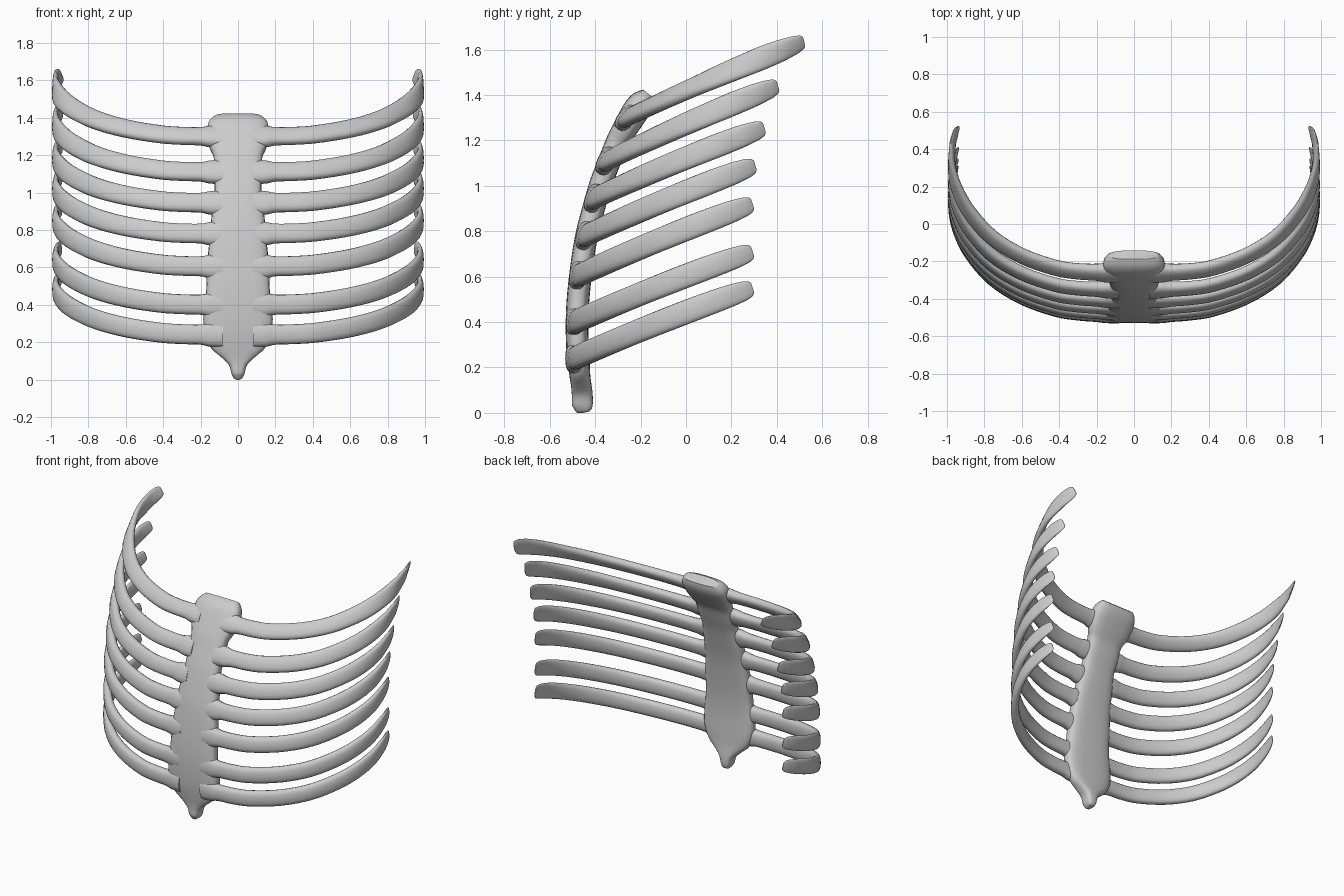
import bpy, bmesh, math
from mathutils import Vector

if "Cube" in bpy.data.objects:
    bpy.data.objects.remove(bpy.data.objects["Cube"])


def spline(rows, steps):
    """Catmull-Rom resampling of rows of numbers."""
    pts = [Vector(r) for r in rows]
    out = []
    for i in range(len(pts) - 1):
        a, b, c, d = pts[max(i - 1, 0)], pts[i], pts[i + 1], pts[min(i + 2, len(pts) - 1)]
        for k in range(steps):
            t = k / steps
            out.append(b + 0.5 * t * ((c - a) + t * ((2 * a - 5 * b + 4 * c - d)
                                                     + t * (3 * (b - c) + d - a))))
    return out + [pts[-1]]


def sweep(name, stations, up, sides, power):
    """Sweep a rounded section; a station is x, y, z, half width along up, half thickness."""
    bm = bmesh.new()
    rings = []
    pos = [Vector(s[:3]) for s in stations]
    for i, s in enumerate(stations):
        tangent = (pos[min(i + 1, len(pos) - 1)] - pos[max(i - 1, 0)]).normalized()
        u = (up - tangent * up.dot(tangent)).normalized()
        n = tangent.cross(u)
        ring = []
        for k in range(sides):
            a = 2 * math.pi * k / sides
            c, d = math.cos(a), math.sin(a)
            c = math.copysign(abs(c) ** power, c)
            d = math.copysign(abs(d) ** power, d)
            ring.append(bm.verts.new(pos[i] + u * c * s[3] + n * d * s[4]))
        rings.append(ring)
    for r0, r1 in zip(rings, rings[1:]):
        for k in range(sides):
            j = (k + 1) % sides
            bm.faces.new((r0[k], r0[j], r1[j], r1[k]))
    bm.faces.new(rings[0])
    bm.faces.new(rings[-1])
    bmesh.ops.recalc_face_normals(bm, faces=bm.faces)
    mesh = bpy.data.meshes.new(name)
    bm.to_mesh(mesh)
    bm.free()
    ob = bpy.data.objects.new(name, mesh)
    bpy.context.collection.objects.link(ob)
    for p in mesh.polygons:
        p.use_smooth = True
    mesh.set_sharp_from_angle(angle=math.radians(50))
    return ob


# Breastbone: y, z, half width, half thickness from the top down to the pointed tip
bone = [(-.165, 1.405, .125, .03), (-.185, 1.38, .15, .05), (-.215, 1.34, .165, .06),
        (-.27, 1.25, .155, .055), (-.305, 1.19, .13, .05), (-.34, 1.10, .13, .05),
        (-.375, 1.01, .125, .05), (-.41, .89, .14, .05), (-.44, .77, .15, .05),
        (-.463, .62, .165, .05), (-.477, .48, .17, .05), (-.48, .36, .185, .05),
        (-.475, .25, .18, .05), (-.468, .17, .145, .046), (-.462, .125, .095, .045),
        (-.457, .08, .05, .046), (-.457, .03, .034, .045), (-.46, .008, .022, .03),
        (-.46, 0, .008, .015)]
sweep("breastbone", spline([(0, *b) for b in bone], 3), Vector((1, 0, 0)), 24, .65)

# Shared rib shape: x, distance back, half height, half thickness
shape = [(.08, 0, .068, .040), (.15, 0, .064, .038), (.20, .002, .054, .034),
         (.30, .007, .053, .031), (.42, .026, .053, .030), (.60, .09, .053, .029),
         (.76, .19, .053, .028), (.88, .325, .053, .026), (.945, .45, .053, .023),
         (.973, .57, .052, .020), (.97, .68, .049, .015), (.957, .745, .043, .010),
         (.948, .775, .034, .006), (.945, .785, .022, .003)]

# Ribs: start y, start z, end y, end z, backward lean of the front section
ribs = [(-.26, 1.30, .52, 1.635, .8), (-.35, 1.11, .405, 1.44, .5),
        (-.405, .945, .345, 1.255, .35), (-.445, .78, .305, 1.09, .25),
        (-.475, .605, .293, .92, .13), (-.49, .40, .293, .71, .03),
        (-.492, .24, .293, .55, 0)]
for i, (y0, z0, y1, z1, lean) in enumerate(ribs):
    path = []
    for x, back, h, t in shape:
        f = back / .785
        z = z0 + (z1 - z0) * f + .04 * f * (1 - f)
        path.append((x, y0 + (y1 - y0) * f, z, h, t))
    rib = sweep(f"rib_pair_{i + 1}", spline(path, 4), Vector((0, lean, 1)), 16, .8)
    rib.modifiers.new("Mirror", 'MIRROR').use_mirror_merge = False
